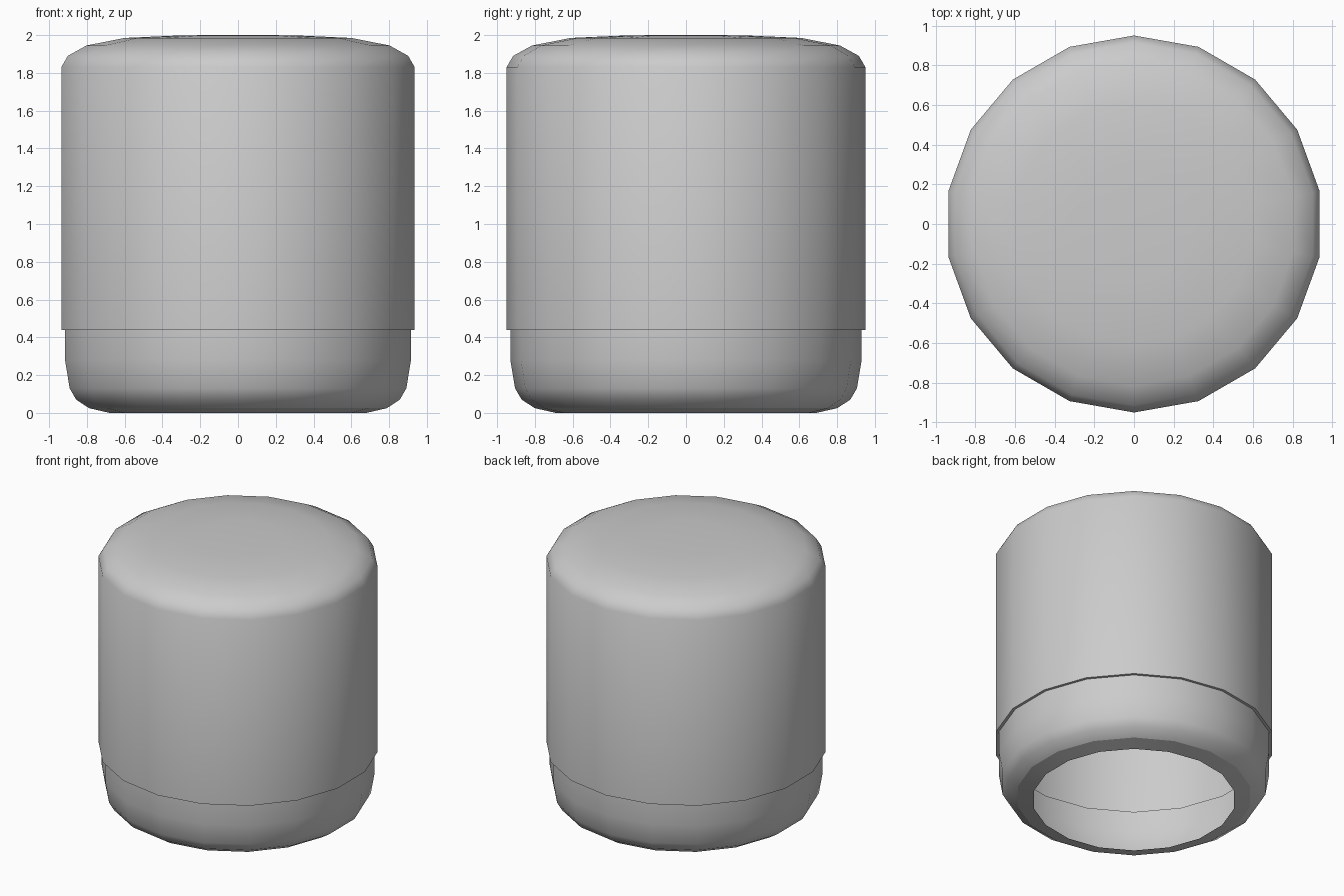
import bpy
import bmesh
from math import sin, cos, tau

SIDES = 18

cube = bpy.data.objects.get("Cube")
if cube:
    bpy.data.objects.remove(cube, do_unlink=True)

# Single plain grey material
grey = bpy.data.materials.new("plain_grey")
grey.use_nodes = True
colour = (0.6, 0.6, 0.6, 1)
grey.diffuse_color = colour
grey.node_tree.nodes["Principled BSDF"].inputs["Base Color"].default_value = colour


def lathe(name, profile, sharp=()):
    """Turn a (radius, height) profile, listed bottom to top; rings in sharp stay crisp."""
    bm = bmesh.new()
    rings = []
    for r, z in profile:
        if r == 0:
            rings.append([bm.verts.new((0, 0, z))] * SIDES)
        else:
            angles = [tau * (i / SIDES + 0.25) for i in range(SIDES)]
            rings.append([bm.verts.new((r * cos(a), r * sin(a), z)) for a in angles])
    for low, high in zip(rings, rings[1:]):
        for i in range(SIDES):
            j = (i + 1) % SIDES
            corners = dict.fromkeys((low[i], low[j], high[j], high[i]))
            bm.faces.new(list(corners)).smooth = True
    for k in sharp:
        for i in range(SIDES):
            bm.edges.get((rings[k][i], rings[k][(i + 1) % SIDES])).smooth = False
    mesh = bpy.data.meshes.new(name)
    bm.to_mesh(mesh)
    bm.free()
    mesh.materials.append(grey)
    obj = bpy.data.objects.new(name, mesh)
    bpy.context.collection.objects.link(obj)
    return obj


# Rounded lower shell, open underneath
lathe("base_shell", [(0.69, 0), (0.80, 0.025), (0.87, 0.07), (0.905, 0.13),
                     (0.93, 0.28), (0.93, 0.44)], sharp=[1])

# Tall cap with a narrow lip at its lower edge and a gently domed top
lathe("cap", [(0.93, 0.44), (0.95, 0.44), (0.95, 1.83), (0.915, 1.89),
              (0.815, 1.945), (0.61, 1.985), (0.3, 1.999), (0, 2)], sharp=[1])
